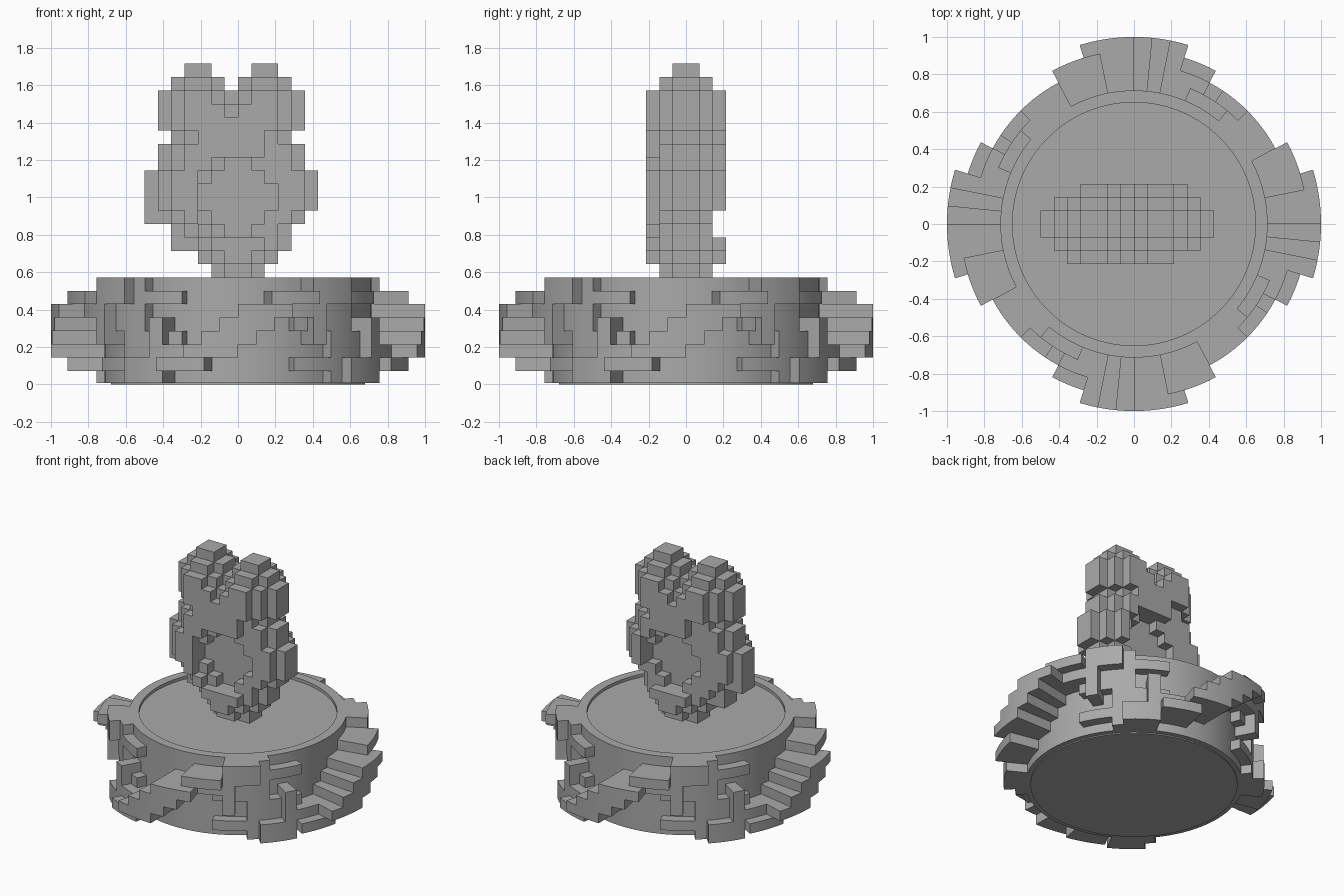
import bpy, bmesh, math

cube = bpy.data.objects.get("Cube")
if cube:
    bpy.data.objects.remove(cube, do_unlink=True)

UNIT = 1 / 14
PERIOD, LAYERS, CORE = 16, 8, 10
COLUMNS = 4 * PERIOD

stone = bpy.data.materials.new("grey stone")
stone.use_nodes = True
grey = (0.4, 0.4, 0.4, 1)
stone.diffuse_color = grey
stone.node_tree.nodes["Principled BSDF"].inputs["Base Color"].default_value = grey


def finish(name, bm, smooth=False):
    """Weld the faces, make the object and give it its material."""
    bmesh.ops.remove_doubles(bm, verts=bm.verts, dist=0.0001)
    if smooth:
        bmesh.ops.recalc_face_normals(bm, faces=bm.faces)
    mesh = bpy.data.meshes.new(name)
    bm.to_mesh(mesh)
    bm.free()
    mesh.materials.append(stone)
    obj = bpy.data.objects.new(name, mesh)
    bpy.context.collection.objects.link(obj)
    if smooth:
        bpy.ops.object.select_all(action="DESELECT")
        obj.select_set(True)
        bpy.context.view_layer.objects.active = obj
        bpy.ops.object.shade_smooth_by_angle(angle=math.radians(25))
    return obj


def add_face(bm, points):
    bm.faces.new([bm.verts.new(p) for p in points])


def polar(radius, column, z):
    """Point on the drum, with column zero at the front."""
    a = math.tau * column / COLUMNS
    return (radius * math.sin(a), -radius * math.cos(a), z)


# Stepped drum: (layer, first column, end column, radius in units)
blocks = [
    (5, 0, 3, 14), (4, -1, 2, 14),                  # main stair treads
    (6, 2, 5, 13), (7, 5, 8, 12), (7, 8, 9, 11),    # top of the stair
    (6, 5, 8, 12), (6, 8, 12, 11), (5, 3, 5, 12),   # ledges
    (5, 5, 9, 11), (4, 4, 8, 11), (3, 7, 9, 11),
    (2, 10, 11, 12), (3, 10, 11, 12), (4, 10, 11, 12),  # posts
]
blocks += [(LAYERS - 1 - k, -b, -a, r) for k, a, b, r in blocks]

radius = {(k, c): CORE for k in range(LAYERS) for c in range(COLUMNS)}
for k, a, b, r in blocks:
    for turn in range(4):
        for c in range(a, b):
            key = (k, (c + turn * PERIOD) % COLUMNS)
            radius[key] = max(radius[key], r)

bm = bmesh.new()
HALVES = (0, 0.5)
for (k, c), r in radius.items():
    low, high, outer = k * UNIT, (k + 1) * UNIT, r * UNIT
    low = max(low, 0.008)
    for h in HALVES:
        a, b = c + h, c + h + 0.5
        add_face(bm, [polar(outer, a, low), polar(outer, b, low),
                      polar(outer, b, high), polar(outer, a, high)])
        # Treads and undersides
        for z, other in ((high, k + 1), (low, k - 1)):
            inner = radius.get((other, c), CORE) * UNIT
            if inner < outer:
                add_face(bm, [polar(inner, a, z), polar(outer, a, z),
                              polar(outer, b, z), polar(inner, b, z)])
    # Radial ends
    for edge, other in ((c, c - 1), (c + 1, c + 1)):
        inner = radius[k, other % COLUMNS] * UNIT
        if inner < outer:
            add_face(bm, [polar(inner, edge, low), polar(outer, edge, low),
                          polar(outer, edge, high), polar(inner, edge, high)])

# Recessed top and raised foot disc
rim = CORE * UNIT
top = LAYERS * UNIT
for profile in ([(rim, top), (0.65, top), (0.65, 0.55), (0, 0.55)],
                [(rim, 0.008), (0.68, 0.008), (0.68, 0), (0, 0)]):
    for (r1, z1), (r2, z2) in zip(profile, profile[1:]):
        for step in range(2 * COLUMNS):
            a, b = step / 2, (step + 1) / 2
            points = [polar(r1, a, z1), polar(r1, b, z1)]
            points += [polar(r2, b, z2), polar(r2, a, z2)] if r2 else [(0, 0, z2)]
            add_face(bm, points)
finish("stepped_drum", bm, smooth=True)

# Blocky statue outline: (first row, end row, first column, end column)
bands = [
    (7, 9, -2, 2), (9, 10, -3, 3), (10, 12, -5, 4), (12, 13, -7, 5),
    (13, 16, -7, 6), (16, 18, -6, 5), (18, 19, -5, 4), (19, 22, -6, 5),
    (22, 23, -5, -1), (22, 23, 0, 4), (23, 24, -4, -2), (23, 24, 1, 3),
]
outline = {(x, z) for z0, z1, x0, x1 in bands
           for z in range(z0, z1) for x in range(x0, x1)}


def shrink(cells):
    """Keep the cells whose four neighbours are also filled."""
    return {(x, z) for x, z in cells
            if {(x - 1, z), (x + 1, z), (x, z - 1), (x, z + 1)} <= cells}


middle = shrink(outline)
outer = shrink(middle)


def in_dish(x, z, grow):
    """Rounded hollow in the face of the statue."""
    return math.hypot(x + 0.5, z - 13.5) < 2.6 + grow


voxels = set()
for side in (-1, 1):
    for depth, cells in enumerate((outline, middle, outer)):
        for x, z in cells:
            across = x if side < 0 else -1 - x
            if depth == 1 and in_dish(across, z, 0):
                continue
            if depth == 2 and (in_dish(across, z, 0.5) or (z < 19 and across > 1)):
                continue
            voxels.add((x, depth if side > 0 else -1 - depth, z))

# Skin of the statue: only the exposed cell faces
bm = bmesh.new()
for cell in voxels:
    for axis in range(3):
        u, v = (axis + 1) % 3, (axis + 2) % 3
        for way in (0, 1):
            near = list(cell)
            near[axis] += 2 * way - 1
            if tuple(near) in voxels:
                continue
            points = []
            for du, dv in ((0, 0), (1, 0), (1, 1), (0, 1)):
                p = list(cell)
                p[axis] += way
                p[u] += du
                p[v] += dv
                points.append([n * UNIT for n in p])
            add_face(bm, points if way else points[::-1])
finish("block_statue", bm)
